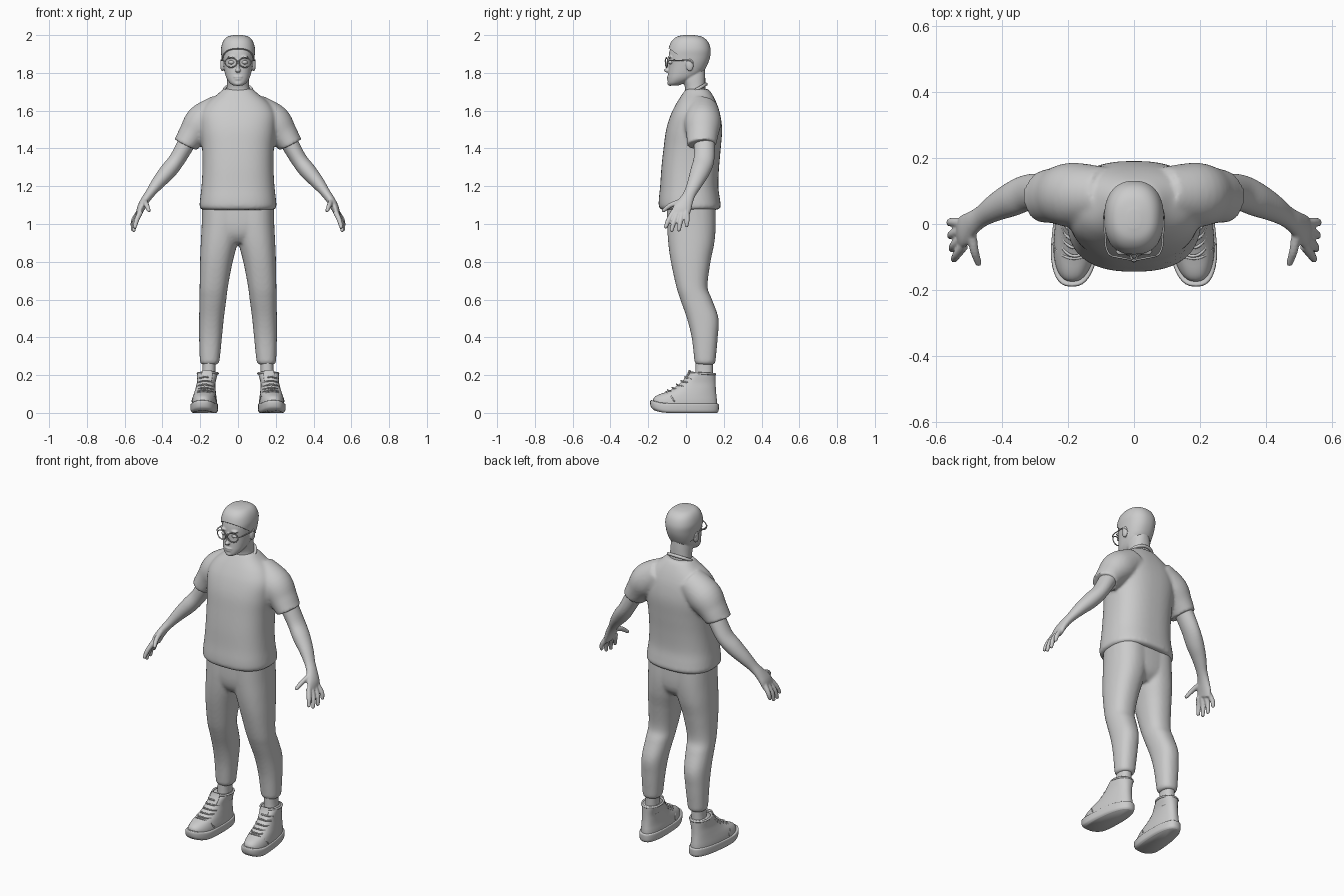
import bpy, bmesh
from math import sin, cos, pi
from mathutils import Vector, Matrix


def spline(secs, steps=5):
    """Catmull-Rom interpolation of equal-length tuples."""
    out = []
    for i in range(len(secs) - 1):
        p = [secs[max(0, min(len(secs) - 1, i + k))] for k in (-1, 0, 1, 2)]
        for s in range(steps):
            t = s / steps
            out.append([0.5 * (2 * b + (c - a) * t + (2 * a - 5 * b + 4 * c - d) * t * t
                               + (3 * b - a - 3 * c + d) * t ** 3) for a, b, c, d in zip(*p)])
    return out + [list(secs[-1])]


def skin(bm, frames, n, power):
    """Join superelliptic rings (centre, u, v) into a closed solid."""
    rings = []
    for c, u, v in frames:
        ring = []
        for k in range(n):
            ca, sa = cos(2 * pi * k / n), sin(2 * pi * k / n)
            e = 2 / power
            ring.append(bm.verts.new(c + u * (abs(ca) ** e * (1 if ca > 0 else -1))
                                     + v * (abs(sa) ** e * (1 if sa > 0 else -1))))
        rings.append(ring)
    for r, q in zip(rings, rings[1:]):
        for k in range(n):
            bm.faces.new((r[k], r[(k + 1) % n], q[(k + 1) % n], q[k]))
    bm.faces.new(rings[0][::-1])
    bm.faces.new(rings[-1])


def stack(bm, secs, power=2.3, n=40):
    """Horizontal sections: (centre x, half width, y front, y back, z)."""
    skin(bm, [(Vector((x, (f + b) / 2, z)), Vector((r, 0, 0)), Vector((0, (b - f) / 2, 0)))
              for x, r, f, b, z in spline(secs)], n, power)


def limb(bm, secs, n=20):
    """Sections across a path: (x, y, z, thickness radius, y radius)."""
    pts = spline(secs)
    frames = []
    for i, p in enumerate(pts):
        t = (Vector(pts[min(i + 1, len(pts) - 1)][:3]) - Vector(pts[max(i - 1, 0)][:3])).normalized()
        v = (Vector((0, 1, 0)) - t * t.y).normalized()
        frames.append((Vector(p[:3]), v.cross(t) * p[3], v * p[4]))
    skin(bm, frames, n, 2)


def ball(bm, loc, size):
    bmesh.ops.create_uvsphere(bm, u_segments=20, v_segments=12, radius=1,
                              matrix=Matrix.Translation(loc) @ Matrix.Diagonal((*size, 1)))


def finish(bm, name, voxel=0, mirror=False, smooth=4):
    bmesh.ops.recalc_face_normals(bm, faces=bm.faces)
    me = bpy.data.meshes.new(name)
    bm.to_mesh(me)
    bm.free()
    me.polygons.foreach_set("use_smooth", [True] * len(me.polygons))
    ob = bpy.data.objects.new(name, me)
    bpy.context.collection.objects.link(ob)
    if voxel:
        m = ob.modifiers.new("fuse", 'REMESH')
        m.mode, m.voxel_size, m.use_smooth_shade = 'VOXEL', voxel, True
        m = ob.modifiers.new("soften", 'SMOOTH')
        m.factor, m.iterations = 0.5, smooth
    if mirror:
        ob.modifiers.new("mirror", 'MIRROR').use_mirror_merge = False
    return ob


def wire(name, pts, r, cyclic=False, mirror=False):
    cu = bpy.data.curves.new(name, 'CURVE')
    cu.dimensions, cu.bevel_depth, cu.bevel_resolution = '3D', r, 2
    cu.resolution_u, cu.use_fill_caps = 5, True
    sp = cu.splines.new('BEZIER')
    sp.bezier_points.add(len(pts) - 1)
    for b, p in zip(sp.bezier_points, pts):
        b.co = p
        b.handle_left_type = b.handle_right_type = 'AUTO'
    sp.use_cyclic_u = cyclic
    ob = bpy.data.objects.new(name, cu)
    bpy.context.collection.objects.link(ob)
    if mirror:
        ob.modifiers.new("mirror", 'MIRROR').use_mirror_merge = False


# head with neck and facial features
skull = [(0, .022, -.088, -.045, 1.732), (0, .042, -.095, -.01, 1.745), (0, .06, -.096, .045, 1.77),
         (0, .07, -.094, .085, 1.80), (0, .077, -.091, .108, 1.84), (0, .081, -.092, .121, 1.88),
         (0, .083, -.086, .123, 1.92), (0, .072, -.07, .108, 1.96), (0, .05, -.042, .078, 1.984),
         (0, .012, -.005, .035, 1.993)]
bm = bmesh.new()
stack(bm, skull)
stack(bm, [(0, .068, -.01, .11, 1.65), (0, .06, -.005, .103, 1.72), (0, .057, -.028, .102, 1.78),
           (0, .05, -.03, .1, 1.83)])
ball(bm, (0, -.094, 1.842), (.009, .012, .032))
ball(bm, (0, -.102, 1.813), (.014, .015, .011))
ball(bm, (0, -.093, 1.779), (.025, .008, .006))
ball(bm, (0, -.092, 1.767), (.02, .009, .006))
ball(bm, (0, -.085, 1.745), (.022, .014, .014))
for s in (-1, 1):
    ball(bm, (s * .034, -.084, 1.884), (.023, .012, .007))
    ball(bm, (s * .083, .02, 1.842), (.011, .021, .034))
finish(bm, "head", .004)

# eyes
bm = bmesh.new()
ball(bm, (.034, -.08, 1.856), (.017, .014, .011))
finish(bm, "eyes", mirror=True)

# hair: inflated skull cut along a slanting hairline
bm = bmesh.new()
d = .007
stack(bm, [(x, r + d, f - d, b + d, z + d) for x, r, f, b, z in skull], n=48)
bmesh.ops.bisect_plane(bm, geom=bm.verts[:] + bm.edges[:] + bm.faces[:], plane_co=(0, .02, 1.85),
                       plane_no=(0, .72, 1), clear_inner=True)
bmesh.ops.holes_fill(bm, edges=[e for e in bm.edges if e.is_boundary], sides=0)
hair = finish(bm, "hair")
hair.modifiers.new("edge", 'EDGE_SPLIT').split_angle = 0.8

# glasses
wire("glasses_rim", [(.037 + .031 * cos(a), -.109 + .012 * (1 + cos(a)) / 2, 1.855 + .026 * sin(a))
                     for a in [k * pi / 6 for k in range(12)]], .003, True, True)
wire("glasses_bridge", [(-.008, -.109, 1.861), (0, -.112, 1.864), (.008, -.109, 1.861)], .003)
wire("glasses_temple", [(.067, -.097, 1.862), (.078, -.088, 1.865), (.088, -.03, 1.866),
                        (.09, .02, 1.864), (.088, .04, 1.845)], .003, mirror=True)

# shirt: torso fused with both sleeves
bm = bmesh.new()
stack(bm, [(0, .188, -.13, .168, 1.075), (0, .203, -.143, .184, 1.09), (0, .201, -.144, .18, 1.13),
           (0, .193, -.137, .171, 1.2), (0, .188, -.13, .175, 1.3), (0, .19, -.119, .184, 1.4),
           (0, .2, -.105, .191, 1.5), (0, .2, -.08, .181, 1.58), (0, .165, -.05, .162, 1.64),
           (0, .105, -.018, .137, 1.69), (0, .078, .0, .117, 1.715)], 2.5, 56)
for s in (-1, 1):
    limb(bm, [(s * .09, .088, 1.605, .085, .085), (s * .185, .088, 1.54, .096, .098),
              (s * .24, .086, 1.475, .077, .085), (s * .272, .083, 1.43, .066, .079),
              (s * .278, .083, 1.42, .066, .078)], 32)
finish(bm, "shirt", .009, smooth=5)
wire("shirt_collar", [(.072 * cos(a), .05 + .056 * sin(a), 1.708 + .032 * sin(a))
                      for a in [k * pi / 6 for k in range(12)]], .009, True)

# arms with hands
bm = bmesh.new()
limb(bm, [(.2, .1, 1.54, .055, .055), (.265, .098, 1.44, .048, .055), (.322, .095, 1.342, .043, .055),
          (.37, .075, 1.28, .044, .052), (.42, .05, 1.222, .036, .042), (.462, .023, 1.167, .026, .033),
          (.49, .003, 1.128, .023, .037), (.513, -.018, 1.086, .021, .048),
          (.525, -.032, 1.05, .015, .048)], 28)
for base, mid, tip in (((.516, -.066, 1.065), (.536, -.092, 1.022), (.546, -.107, .985)),
                       ((.521, -.045, 1.06), (.545, -.064, 1.01), (.552, -.076, .967)),
                       ((.524, -.02, 1.06), (.55, -.03, 1.012), (.556, -.037, .97)),
                       ((.524, .003, 1.065), (.552, .006, 1.022), (.559, .003, .992)),
                       ((.494, -.02, 1.122), (.484, -.08, 1.1), (.472, -.118, 1.072))):
    limb(bm, [(*base, .015, .015), (*mid, .0135, .0135), (*tip, .0105, .0105)], 12)
    ball(bm, tip, (.0105,) * 3)
finish(bm, "arms", .005, True, 3)

# trousers: two legs fused with the hips
bm = bmesh.new()
for s in (-1, 1):
    stack(bm, [(s * (i + o) / 2, (o - i) / 2, f, b, z) for i, o, f, b, z in (
        (.112, .19, .058, .145, .255), (.1, .2, .046, .155, .268), (.095, .203, .042, .159, .3),
        (.085, .206, .03, .168, .4), (.075, .206, .005, .172, .5), (.062, .204, -.03, .138, .6),
        (.053, .203, -.052, .114, .67), (.028, .201, -.08, .13, .8), (.002, .197, -.094, .15, .9),
        (-.02, .192, -.1, .158, 1.0), (-.02, .19, -.1, .155, 1.1))])
stack(bm, [(0, .08, -.06, .11, .9), (0, .14, -.088, .145, .94), (0, .185, -.1, .157, 1.0),
           (0, .188, -.1, .155, 1.11)], 2.5)
finish(bm, "trousers", .009, smooth=4)

# socks
bm = bmesh.new()
stack(bm, [(.158, .04, .045, .142, .16), (.154, .035, .05, .142, .22), (.152, .035, .052, .142, .3)])
finish(bm, "socks", mirror=True)


def toe_out(p):
    """Narrow the heel, turn the toes out and lift the toe tip."""
    x, y, z = p
    c = .168
    x = c + (x - c) * (1 - .7 * max(-.1, min(.15, y))) - .07 * (y - .1)
    return Vector((x, y, z + (2.2 * (y + .09) ** 2 if y < -.09 else 0)))


# shoe soles and uppers
for name, secs, power in (
        ("shoe_soles", [(.168, .06, -.17, .165, 0), (.168, .068, -.185, .172, .01),
                        (.168, .07, -.19, .174, .03), (.168, .069, -.187, .173, .046),
                        (.168, .064, -.175, .166, .05)], 2.6),
        ("shoe_uppers", [(.168, .064, -.176, .165, .035), (.168, .063, -.17, .164, .065),
                         (.168, .059, -.14, .161, .093), (.167, .054, -.075, .158, .125),
                         (.165, .051, -.028, .157, .16), (.161, .056, .008, .157, .198),
                         (.16, .056, .018, .156, .21)], 2.4)):
    bm = bmesh.new()
    stack(bm, secs, power)
    for v in bm.verts:
        v.co = toe_out(v.co)
    finish(bm, name, mirror=True)

# shoe tongue, ankle rim, toe cap seam and laces
bm = bmesh.new()
limb(bm, [(.165, -.01, .165, .025, .008), (.164, .012, .2, .03, .008), (.163, .02, .225, .026, .006)])
finish(bm, "shoe_tongues", mirror=True)
wire("shoe_rim", [(.16 + .053 * cos(a), .087 + .067 * sin(a), .209 - .004 * sin(a))
                  for a in [k * pi / 6 for k in range(12)]], .006, True, True)
wire("toe_cap_seam", [toe_out((.168 + x, y, z)) for x, y, z in (
    (-.062, -.06, .06), (-.045, -.085, .094), (0, -.105, .113), (.045, -.085, .094),
    (.062, -.06, .06))], .004, mirror=True)
for y, z in ((-.095, .118), (-.07, .131), (-.047, .148), (-.024, .168), (-.004, .188)):
    wire("lace", [toe_out((.166 + x, y + dy, z + dz)) for x, dy, dz in (
        (-.042, .034, -.008), (-.024, .008, -.002), (0, -.002, .003), (.024, .008, -.002),
        (.042, .034, -.008))], .0045, mirror=True)
